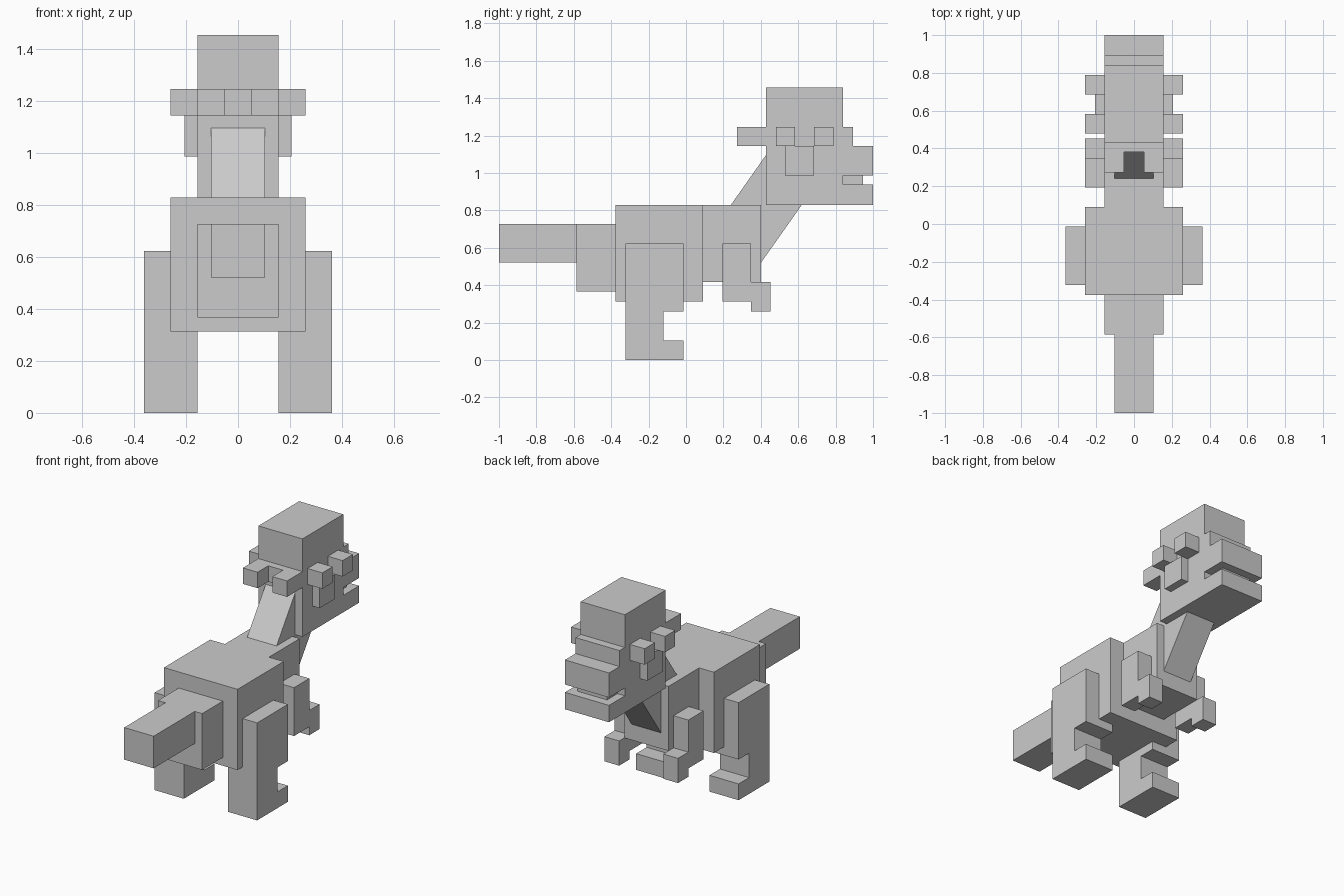
import bpy
import bmesh

cube = bpy.data.objects.get("Cube")
if cube:
    bpy.data.objects.remove(cube, do_unlink=True)

GREY = (0.6, 0.6, 0.6, 1)
grey = bpy.data.materials.new("plain grey")
grey.use_nodes = True
grey.diffuse_color = GREY
grey.node_tree.nodes["Principled BSDF"].inputs["Base Color"].default_value = GREY


def extrude(name, profile, x0, x1):
    """Extrude a (y, z) side profile from x0 to x1."""
    bm = bmesh.new()
    face = bm.faces.new([bm.verts.new((x0, y, z)) for y, z in profile])
    side = bmesh.ops.extrude_face_region(bm, geom=[face])["geom"]
    verts = [v for v in side if isinstance(v, bmesh.types.BMVert)]
    bmesh.ops.translate(bm, vec=(x1 - x0, 0, 0), verts=verts)
    bmesh.ops.recalc_face_normals(bm, faces=bm.faces)
    mesh = bpy.data.meshes.new(name)
    bm.to_mesh(mesh)
    bm.free()
    mesh.materials.append(grey)
    obj = bpy.data.objects.new(name, mesh)
    bpy.context.collection.objects.link(obj)


def box(y0, y1, z0, z1):
    return [(y0, z0), (y1, z0), (y1, z1), (y0, z1)]


def centred(name, profile, half):
    extrude(name, profile, -half, half)


def pair(name, profile, inner, outer):
    extrude("left_" + name, profile, inner, outer)
    extrude("right_" + name, profile, -outer, -inner)


# Torso and tail
centred("body", box(-0.376, 0.09, 0.314, 0.83), 0.26)
centred("chest", box(0.09, 0.4, 0.418, 0.83), 0.156)
centred("tail_base", box(-0.585, -0.376, 0.367, 0.727), 0.156)
centred("tail_tip", box(-1, -0.585, 0.522, 0.727), 0.104)

# Slanted neck
centred("neck", [(0.17, 0.73), (0.39, 0.505), (0.69, 0.93), (0.46, 1.142)], 0.104)

# Head with stepped brow, snout and lower jaw
centred("head", [(0.428, 0.83), (1, 0.83), (1, 0.938), (0.84, 0.938), (0.84, 0.988),
                 (1, 0.988), (1, 1.145), (0.893, 1.145), (0.893, 1.247),
                 (0.84, 1.247), (0.84, 1.456), (0.428, 1.456)], 0.156)
centred("tongue", box(0.84, 0.945, 0.938, 0.988), 0.104)

# Crest behind the head
centred("crest_bar", box(0.38, 0.428, 1.145, 1.247), 0.052)
pair("crest_horn", box(0.272, 0.428, 1.145, 1.247), 0.052, 0.156)

# Knobs and cheeks on the sides of the head
pair("rear_knob", box(0.48, 0.583, 1.145, 1.247), 0.156, 0.26)
pair("front_knob", box(0.685, 0.789, 1.145, 1.247), 0.156, 0.26)
pair("cheek", box(0.53, 0.685, 0.988, 1.145), 0.156, 0.206)

# Limbs
pair("leg", [(-0.324, 0), (-0.014, 0), (-0.014, 0.104), (-0.12, 0.104),
             (-0.12, 0.26), (-0.014, 0.26), (-0.014, 0.623), (-0.324, 0.623)],
     0.156, 0.362)
pair("arm", [(0.194, 0.314), (0.348, 0.314), (0.348, 0.26), (0.452, 0.26),
             (0.452, 0.418), (0.348, 0.418), (0.348, 0.623), (0.194, 0.623)],
     0.156, 0.26)
